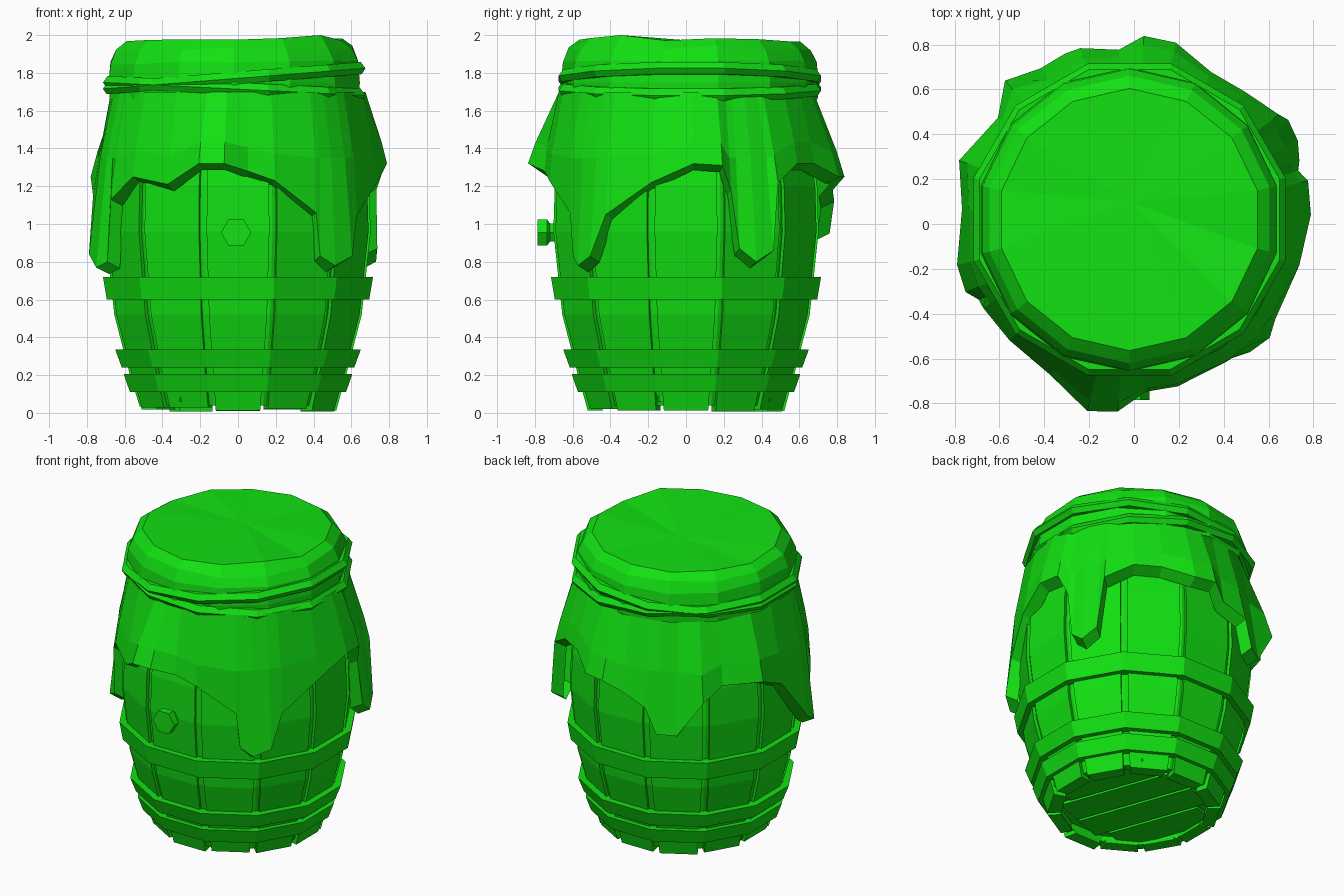
import bpy, bmesh, random
from math import cos, sin, tan, radians
from mathutils import Matrix, Vector

random.seed(4)
cube = bpy.data.objects.get("Cube")
if cube:
    bpy.data.objects.remove(cube)

green = bpy.data.materials.new("bright_green")
green.use_nodes = True
green.diffuse_color = (0.006, 0.75, 0.006, 1)
green.node_tree.nodes["Principled BSDF"].inputs["Base Color"].default_value = green.diffuse_color

SIDES = 12
STEP = 360 / SIDES


def finish(name, bm):
    bmesh.ops.remove_doubles(bm, verts=bm.verts, dist=0.0001)
    bmesh.ops.recalc_face_normals(bm, faces=bm.faces)
    mesh = bpy.data.meshes.new(name)
    bm.to_mesh(mesh)
    bm.free()
    mesh.materials.append(green)
    obj = bpy.data.objects.new(name, mesh)
    bpy.context.collection.objects.link(obj)
    return obj


def polar(angle, r, z):
    a = radians(angle)
    return Vector((r * cos(a), r * sin(a), z))


def bridge(bm, rings, closed=True):
    """Join rings of points with quads."""
    loops = [[bm.verts.new(p) for p in ring] for ring in rings]
    n = len(loops[0])
    for low, high in zip(loops, loops[1:]):
        for i in range(n if closed else n - 1):
            j = (i + 1) % n
            bm.faces.new((low[i], low[j], high[j], high[i]))
    return loops


def ring(apothem, z, sides=SIDES):
    r = apothem / cos(radians(180 / sides))
    return [polar((i + 0.5) * 360 / sides, r, z) for i in range(sides)]


# Staves: flat curved boards with narrow gaps and uneven feet
profile = [(0.52, 0.03), (0.572, 0.2), (0.655, 0.52), (0.702, 0.96),
           (0.695, 1.2), (0.63, 1.6), (0.57, 1.8)]
bm = bmesh.new()
for i in range(SIDES):
    turn = Matrix.Rotation(radians(i * STEP), 3, 'Z')
    foot = random.uniform(-0.025, 0.005)
    sections = []
    for k, (r, z) in enumerate(profile):
        z += foot if k == 0 else 0
        half = r * tan(radians(STEP / 2)) - 0.022
        inner = half * (r - 0.08) / r
        sections.append([turn @ Vector(p) for p in (
            (r, -half, z), (r, half, z), (r - 0.08, inner, z), (r - 0.08, -inner, z))])
    loops = bridge(bm, sections)
    bm.faces.new(loops[0])
    bm.faces.new(loops[-1])
finish("barrel_staves", bm)

# Core seen in the gaps, with a recessed underside
bm = bmesh.new()
core = [(0.45, 0.08), (0.45, 0.04)] + [(r - 0.02, max(z, 0.04)) for r, z in profile]
loops = bridge(bm, [ring(r, z) for r, z in core])
bm.faces.new(loops[0])
bm.faces.new(loops[-1])
finish("barrel_core", bm)

# Planks across the underside
bm = bmesh.new()
for i in range(4):
    x = (i - 1.5) * 0.225
    reach = 0.88 - abs(x) * 0.75
    m = Matrix.Translation((x, 0, 0.075)) @ Matrix.Diagonal((0.205, reach, 0.03, 1))
    bmesh.ops.create_cube(bm, size=1, matrix=m)
planks = finish("bottom_planks", bm)
planks.rotation_euler.z = radians(20)

# Hoops: tilted straps following the belly
for name, r0, r1, z0, z1 in (("upper", 0.695, 0.715, 0.6, 0.72),
                             ("middle", 0.615, 0.65, 0.24, 0.335),
                             ("lower", 0.572, 0.605, 0.11, 0.205)):
    bm = bmesh.new()
    outer_low, outer_high = ring(r0, z0), ring(r1, z1)
    inner_low, inner_high = ring(r0 - 0.07, z0), ring(r1 - 0.07, z1)
    bridge(bm, [outer_low, outer_high, inner_high, inner_low, outer_low])
    finish(name + "_hoop", bm)

# Bung: flared six-sided plug on the front
bm = bmesh.new()
rings = [[Vector((-0.01 + r * cos(radians(60 * i)), y, 0.955 + r * sin(radians(60 * i))))
          for i in range(6)] for r, y in ((0.05, -0.65), (0.055, -0.72), (0.08, -0.735), (0.08, -0.785))]
loops = bridge(bm, rings)
bm.faces.new(loops[-1])
finish("bung", bm)

# Cloth top: stretched lid with a soft uneven rim
bm = bmesh.new()
centre = Vector((-0.02, 0.02, 0))
rings = []
for r, z, wobble in ((0.66, 1.66, 0), (0.665, 1.75, 0), (0.655, 1.86, 0.01),
                     (0.625, 1.925, 0.012), (0.57, 1.97, 0.012)):
    rings.append([p + centre + Vector((0, 0, random.uniform(-wobble, wobble) + wobble * p.x))
                  for p in ring(r, z, 14)])
loops = bridge(bm, rings)
hub = bm.verts.new((-0.02, 0.1, 1.965))
for a, b in zip(loops[-1], loops[-1][1:] + loops[-1][:1]):
    bm.faces.new((a, b, hub))
max(loops[-1], key=lambda v: v.co.x - v.co.y * 0.8).co.z = 2.0
finish("cloth_lid", bm)

# Cloth skirt: hem given as angle, radius and height
hem = [(-104, .86, 1.32), (-95, .84, 1.32), (-86, .75, 1.28), (-75, .75, 1.23),
       (-56, .74, 1.06), (-54, .74, .83), (-48, .77, .78), (-40, .79, .83),
       (-34, .76, 1.05), (-14, .76, 1.22), (3, .79, 1.32), (14, .8, 1.31),
       (18, .77, 1.18), (21, .79, .87), (27, .82, .8), (34, .83, .86),
       (37, .81, 1.22), (50, .77, 1.32), (63, .76, 1.32), (77, .83, 1.25),
       (87, .84, 1.25), (95, .78, 1.18), (107, .82, 1.12), (112, .82, .95),
       (121, .81, .94), (132, .86, 1.18), (142, .77, 1.25), (160, .83, 1.25),
       (175, .77, 1.15), (193, .81, .84), (202, .81, .77), (206, .77, .8),
       (209, .77, 1.13), (223, .76, 1.25), (241, .77, 1.21)]
bm = bmesh.new()
rings = [[], [], []]
for angle, r, z in hem:
    top = 0.675
    drop = max(z, 1.2)
    rings[0].append(polar(angle, top, 1.7))
    t = (1.7 - drop) / (1.7 - z)
    mid = max(top + (r - top) * max(t * 0.75, 0.55), 0.738)
    rings[1].append(polar(angle, mid, 1.7 - (1.7 - drop) * 0.7))
    rings[2].append(polar(angle, r, z))
loops = bridge(bm, rings)
# Folded underside of the hem
inner = [bm.verts.new(polar(a, r - 0.075, z - 0.035)) for a, r, z in hem]
for i, v in enumerate(inner):
    j = (i + 1) % len(inner)
    bm.faces.new((loops[-1][i], loops[-1][j], inner[j], v))
finish("cloth_skirt", bm)

# Rope: two crossing turns around the neck
for name, height, slope in (("upper_rope", 1.77, 0.055), ("lower_rope", 1.715, -0.035)):
    bm = bmesh.new()
    rings = []
    for r, dz in ((0.65, -0.03), (0.69, -0.03), (0.71, 0), (0.685, 0.035), (0.65, 0.035), (0.65, -0.03)):
        rings.append([p + centre + Vector((0, 0, slope * p.x / 0.7)) for p in ring(r - 0.015, height + dz)])
    bridge(bm, rings)
    finish(name, bm)
